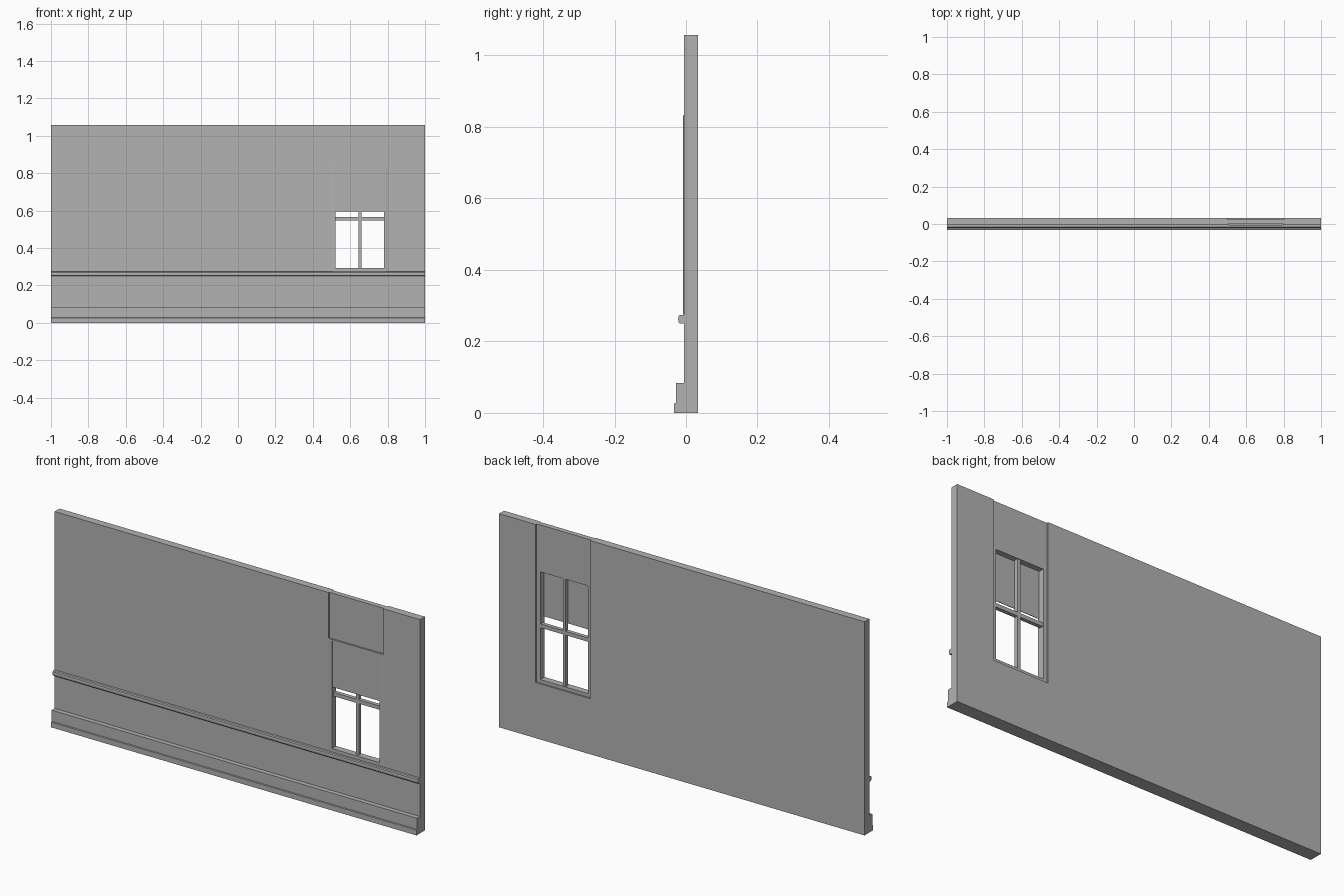
import bpy, bmesh

if "Cube" in bpy.data.objects:
    bpy.data.objects.remove(bpy.data.objects["Cube"])

# dark grey paint
paint = bpy.data.materials.new("dark_grey")
paint.diffuse_color = (0.45, 0.45, 0.45, 1)
paint.use_nodes = True
paint.node_tree.nodes["Principled BSDF"].inputs["Base Color"].default_value = paint.diffuse_color


def extrude(name, points, to_3d, vec):
    """Flat outline extruded along a vector."""
    bm = bmesh.new()
    face = bm.faces.new([bm.verts.new(to_3d(*p)) for p in points])
    res = bmesh.ops.extrude_face_region(bm, geom=[face])
    verts = [g for g in res["geom"] if isinstance(g, bmesh.types.BMVert)]
    bmesh.ops.translate(bm, verts=verts, vec=vec)
    bmesh.ops.recalc_face_normals(bm, faces=bm.faces)
    me = bpy.data.meshes.new(name)
    bm.to_mesh(me)
    bm.free()
    me.materials.append(paint)
    ob = bpy.data.objects.new(name, me)
    bpy.context.collection.objects.link(ob)
    return ob


def box(name, x0, x1, y0, y1, z0, z1):
    pts = [(x0, z0), (x1, z0), (x1, z1), (x0, z1)]
    return extrude(name, pts, lambda x, z: (x, y0, z), (0, y1 - y0, 0))


def moulding(name, profile):
    """Side profile (y, z) run along the full wall length."""
    return extrude(name, profile, lambda y, z: (-1, y, z), (2, 0, 0))


H = 1.057
FRONT, BACK = -0.005, 0.033
X0, X1, SILL, HEAD = 0.5, 0.8, 0.275, 0.832

# wall with a slot for the window, open at the top
wall = [(-1, 0), (1, 0), (1, H), (X1, H), (X1, SILL), (X0, SILL), (X0, H), (-1, H)]
extrude("wall", wall, lambda x, z: (x, FRONT, z), (0, BACK - FRONT, 0))

# skirting board and rounded chair rail
moulding("skirting_board", [(FRONT, 0), (-0.033, 0), (-0.033, 0.026),
                            (-0.028, 0.028), (-0.028, 0.083), (FRONT, 0.083)])
moulding("chair_rail", [(FRONT, 0.25), (-0.017, 0.25), (-0.021, 0.254), (-0.022, 0.262),
                        (-0.021, 0.27), (-0.017, 0.274), (FRONT, 0.274)])

# infill panel above the window
box("upper_panel", X0, X1, 0.0, 0.025, HEAD, H)

# window frame, side members easing out to the wall face
F0, F1 = -0.008, 0.025
for name, outer, s in (("frame_left", X0, 1), ("frame_right", X1, -1)):
    plan = [(outer, FRONT), (outer + s * 0.01, F0), (outer + s * 0.02, F0),
            (outer + s * 0.02, F1), (outer, F1)]
    extrude(name, plan, lambda x, y: (x, y, SILL), (0, 0, HEAD - SILL))
box("frame_bottom", 0.52, 0.78, F0, F1, SILL, 0.292)
box("frame_top", 0.52, 0.78, F0, F1, 0.825, HEAD)

# glazing bars
box("vertical_bar", 0.643, 0.659, 0.003, 0.022, 0.292, 0.825)
box("horizontal_bar", 0.52, 0.78, 0.003, 0.022, 0.547, 0.566)

# half-lowered roller blind
box("roller_blind", 0.52, 0.78, -0.005, -0.002, 0.595, 0.825)
